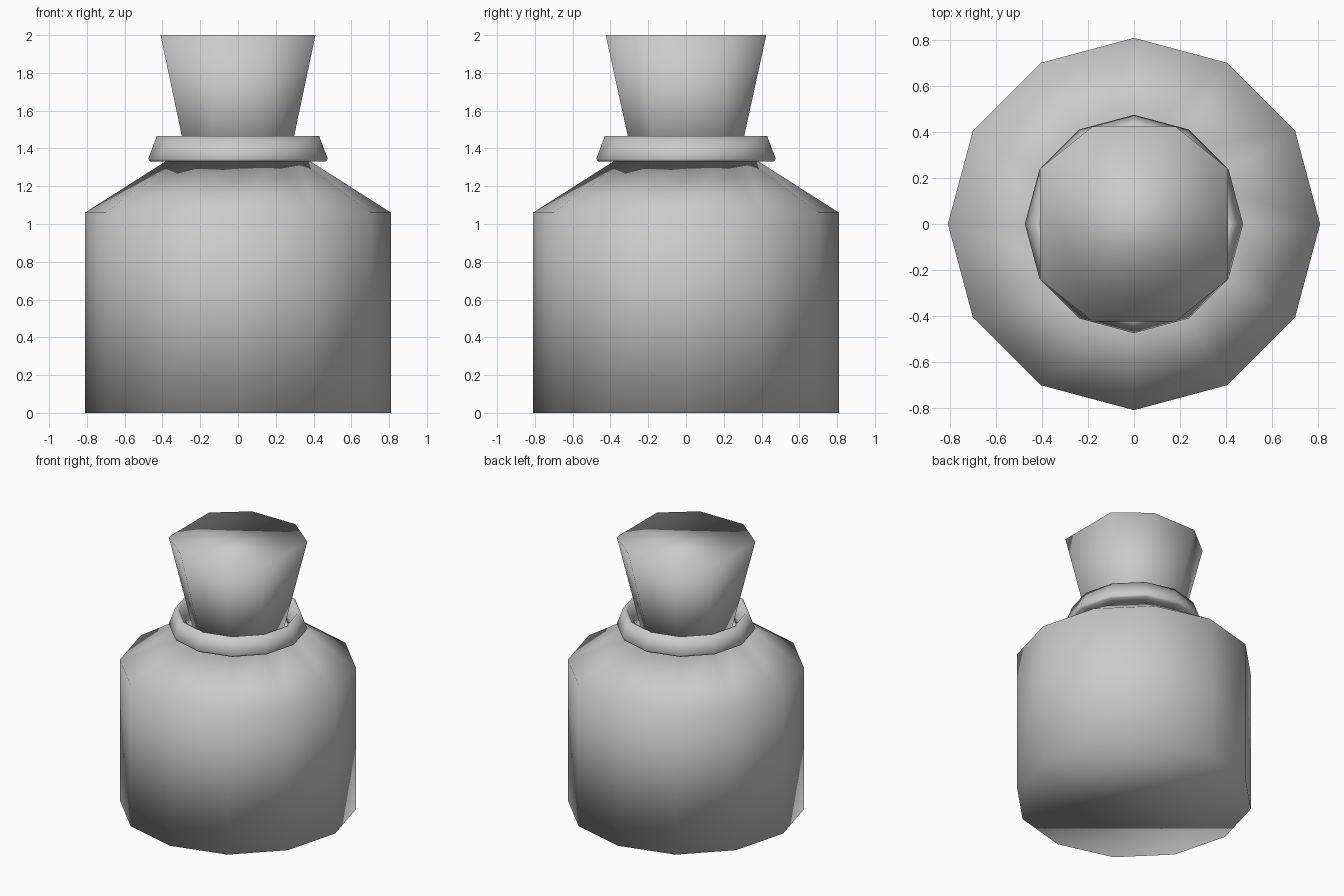
import bpy
from math import cos, sin, tau

cube = bpy.data.objects.get("Cube")
if cube:
    bpy.data.objects.remove(cube, do_unlink=True)

grey = bpy.data.materials.new("plain_grey")
grey.use_nodes = True
colour = (0.6, 0.6, 0.6, 1)
grey.diffuse_color = colour
grey.node_tree.nodes["Principled BSDF"].inputs["Base Color"].default_value = colour

SIDES = 12


def ring(radius, z, n=SIDES):
    return [(radius * cos(tau * i / n), radius * sin(tau * i / n), z) for i in range(n)]


def skin(name, rings, closed=False):
    """Join equal rings with quads; cap the ends, or loop back to the first ring."""
    n, count = len(rings[0]), len(rings)
    verts = [v for r in rings for v in r]
    faces = []
    for k in range(count if closed else count - 1):
        a, b = k * n, (k + 1) % count * n
        faces += [(a + i, a + (i + 1) % n, b + (i + 1) % n, b + i) for i in range(n)]
    if not closed:
        faces += [tuple(reversed(range(n))), tuple(range((count - 1) * n, count * n))]
    mesh = bpy.data.meshes.new(name)
    mesh.from_pydata(verts, [], faces)
    mesh.materials.append(grey)
    mesh.shade_smooth()
    obj = bpy.data.objects.new(name, mesh)
    bpy.context.collection.objects.link(obj)
    return obj


# Bottle body: straight wall, sloping shoulder, neck opening turned inward
body_profile = [(0.81, 0), (0.81, 1.06), (0.37, 1.34), (0.33, 1.24)]
skin("bottle_body", [ring(r, z) for r, z in body_profile])

# Flared collar around the neck, thin at its upper lip
collar_profile = [(0.36, 1.33), (0.465, 1.33), (0.475, 1.345),
                  (0.43, 1.465), (0.405, 1.455), (0.36, 1.38)]
skin("neck_collar", [ring(r, z) for r, z in collar_profile], closed=True)

# Tapered eight-sided stopper
quarter = [(0.41, 0.24), (0.18, 0.425)]
outline = (quarter + [(-x, y) for x, y in reversed(quarter)]
           + [(-x, -y) for x, y in quarter] + [(x, -y) for x, y in reversed(quarter)])
skin("stopper", [[(x * s, y * s, z) for x, y in outline]
                 for s, z in ((0.63, 1.28), (1, 2))])
